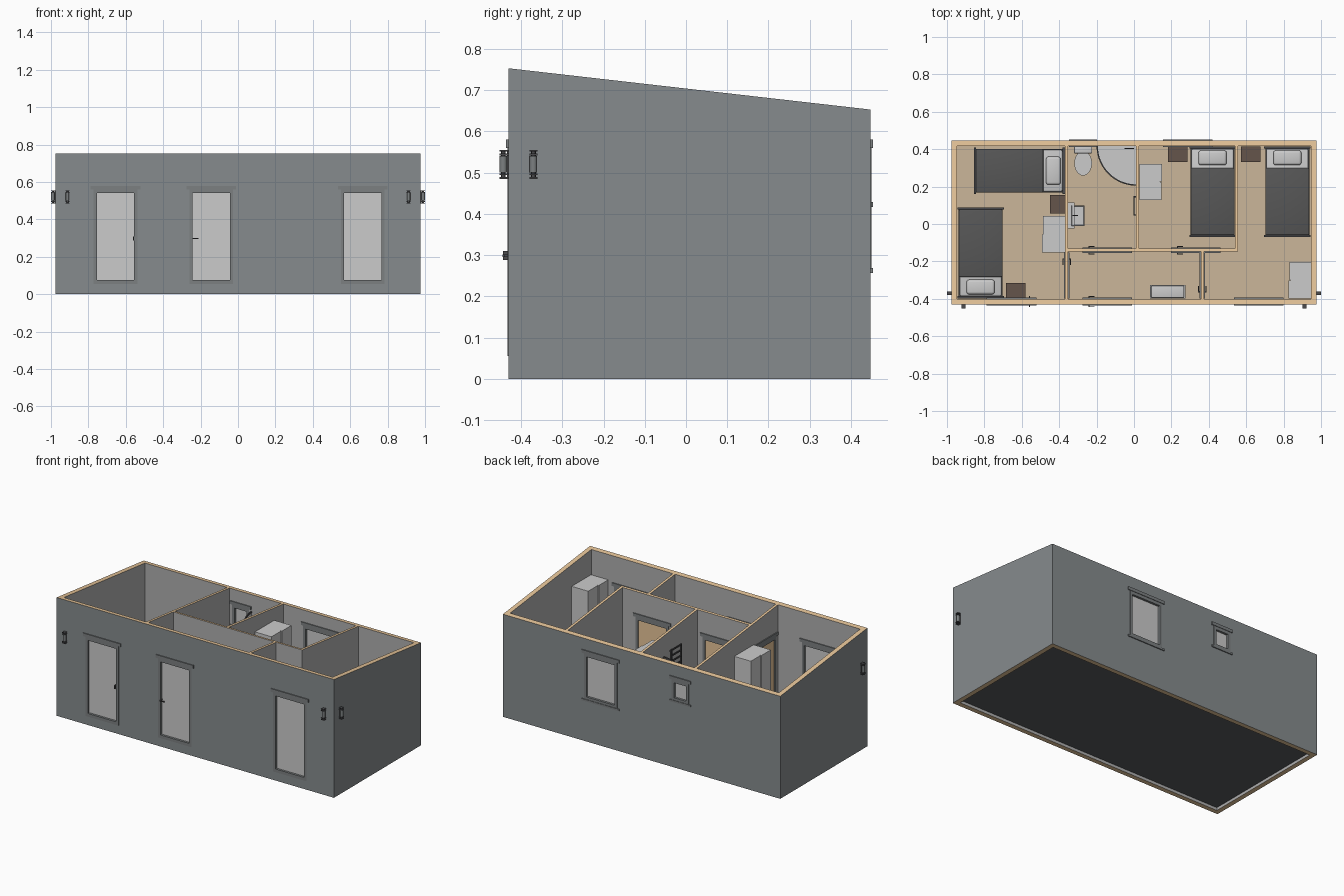
import bpy, bmesh, math
from mathutils import Matrix, Vector

if "Cube" in bpy.data.objects:
    bpy.data.objects.remove(bpy.data.objects["Cube"])


def material(name, *rgb):
    m = bpy.data.materials.new(name)
    m.diffuse_color = (*rgb, 1)
    m.use_nodes = True
    m.node_tree.nodes["Principled BSDF"].inputs["Base Color"].default_value = m.diffuse_color
    return m


CLAD = material("cladding", .24, .26, .27)
WOOD = material("timber", .8, .56, .32)
PAINT = material("paint", .43, .43, .43)
FLOOR = material("floor", .60, .47, .32)
DARK = material("dark_trim", .07, .07, .075)
FRAME = material("frame_grey", .2, .215, .22)
CLOTH = material("blanket", .095, .095, .095)
BROWN = material("walnut", .13, .09, .07)
UNDER = material("underside", .1, .105, .11)

X, YF, YB, T = .977, -.43, .447, .03      # outer shell
F = .055                                  # floor level
I = Matrix.Identity(4)


def roof(y):
    return .753 - .1 * (y - YF) / (YB - YF)


def finish(name, bm, mats=(), M=I, smooth=False):
    bmesh.ops.recalc_face_normals(bm, faces=bm.faces)
    bm.transform(M)
    me = bpy.data.meshes.new(name)
    bm.to_mesh(me)
    bm.free()
    ob = bpy.data.objects.new(name, me)
    bpy.context.collection.objects.link(ob)
    for m in mats:
        me.materials.append(m)
    if smooth:
        bpy.context.view_layer.objects.active = ob
        ob.select_set(True)
        bpy.ops.object.shade_smooth_by_angle(angle=math.radians(40))
        ob.select_set(False)
    return ob


def boxes(name, spans, mat=None, M=I, bevel=0):
    """Boxes given as (x0, x1, y0, y1, z0, z1), joined in one object."""
    bm = bmesh.new()
    for x0, x1, y0, y1, z0, z1 in spans:
        S = Matrix.Diagonal((x1 - x0, y1 - y0, z1 - z0, 1))
        C = Matrix.Translation(((x0 + x1) / 2, (y0 + y1) / 2, (z0 + z1) / 2))
        bmesh.ops.create_cube(bm, size=1, matrix=C @ S)
    if bevel:
        bmesh.ops.bevel(bm, geom=bm.edges[:], offset=bevel, segments=3, profile=.5, affect='EDGES')
    return finish(name, bm, [mat] if mat else [], M, bevel > 0)


def prism(name, pts, z0, z1, mat=None, M=I, smooth=False):
    bm = bmesh.new()
    f = bm.faces.new([bm.verts.new((x, y, z0)) for x, y in pts])
    r = bmesh.ops.extrude_face_region(bm, geom=[f])
    bmesh.ops.translate(bm, verts=[v for v in r['geom'] if isinstance(v, bmesh.types.BMVert)], vec=(0, 0, z1 - z0))
    return finish(name, bm, [mat] if mat else [], M, smooth)


def arc(cx, cy, rx, ry, a0, a1, n):
    return [(cx + rx * math.cos(math.radians(a0 + (a1 - a0) * i / n)),
             cy + ry * math.sin(math.radians(a0 + (a1 - a0) * i / n))) for i in range(n + 1)]


def place(x, y, z=0, deg=0):
    return Matrix.Translation((x, y, z)) @ Matrix.Rotation(math.radians(deg), 4, 'Z')


# Outer shell: a ring with a sloping top
bm = bmesh.new()
rings = []
for d in (0, T):
    c = [(-X + d, YF + d), (X - d, YF + d), (X - d, YB - d), (-X + d, YB - d)]
    rings += [[bm.verts.new((x, y, 0)) for x, y in c], [bm.verts.new((x, y, roof(y))) for x, y in c]]
for a, b, mi in ((0, 1, 0), (2, 3, 1), (1, 3, 2), (0, 2, 2)):
    for i in range(4):
        j = (i + 1) % 4
        bm.faces.new((rings[a][i], rings[a][j], rings[b][j], rings[b][i])).material_index = mi
walls = {'outer': finish("outer_walls", bm, [CLAD, PAINT, WOOD])}
cuts = {}


# Partitions follow the roof slope
def partition(key, x0, x1, y0, y1):
    bm = bmesh.new()
    bmesh.ops.create_cube(bm, size=1)
    for v in bm.verts:
        v.co.x = x1 if v.co.x > 0 else x0
        v.co.y = y1 if v.co.y > 0 else y0
        v.co.z = roof(v.co.y) if v.co.z > 0 else F
    bm.normal_update()
    for f in bm.faces:
        f.material_index = 1 if f.normal.z > .5 else 0
    walls[key] = finish("partition_" + key, bm, [PAINT, WOOD])


W = .016
partition('left', -.368, -.352, YF + T, YB - T)
partition('long', -.352, .556, -.148, -.132)
partition('bath', .012, .028, -.132, YB - T)
partition('bed', .54, .556, -.132, YB - T)
partition('hall', .357, .373, YF + T, -.148)


# Doors and windows: frame, head board, leaf and handle, cut into their wall
def opening(name, key, M, t, w, z0, z1, leaf=None, handle=0, lever=True, sill=False):
    h, o, v = w / 2, w / 2 + .0175, t / 2 + .003
    ob = boxes("cutter", [(-o, o, -.05, .05, z0 - .001, z1 - .02)], None, M)
    cuts.setdefault(key, []).append(ob)
    boxes(name + "_frame", [(-o, -h, -v, v, z0, z1 - .02), (h, o, -v, v, z0, z1 - .02),
                            (-h, h, -v, v, z0, z0 + .02), (-h, h, -v, v, z1 - .04, z1 - .02)], FRAME, M)
    heads = [(-o - .015, o + .015, s - .003, s + .003, z1 - .02, z1) for s in (-t / 2 - .003, t / 2 + .003)]
    if sill:
        heads += [(a, b, c, d, z0 - .008, z0 + .004) for a, b, c, d, _, _ in heads]
    boxes(name + "_head_trim", heads, FRAME, M)
    boxes(name + "_leaf", [(-h, h, -.004, .004, z0 + .02, z1 - .04)], leaf, M)
    if handle:
        u = handle * (h - .003)
        parts = []
        for s in (-1, 1):
            a, b = sorted((s * .003, s * (t / 2 + .014)))
            parts.append((u - .003, u + .003, a, b, .295 if lever else .288, .301 if lever else .31))
            if lever:
                c, d = sorted((s * (t / 2 + .010), s * (t / 2 + .015)))
                e, g = sorted((u, u - handle * .03))
                parts.append((e, g, c, d, .295, .301))
        boxes(name + "_handle", parts, DARK, M)


ym, yb = YF + T / 2, YB - T / 2
opening("glass_door_left", 'outer', place(-.655, ym), T, .2, F, .58, None, 1, False)
opening("entrance_door", 'outer', place(-.143, ym), T, .2, F, .58, None, -1)
opening("glass_door_right", 'outer', place(.667, ym), T, .2, F, .58)
opening("bedroom_window", 'outer', place(.287, yb), T, .2, .265, .58, sill=True)
opening("bathroom_window", 'outer', place(-.273, yb), T, .085, .425, .58, sill=True)
opening("left_room_door", 'left', place(-.36, -.275, 0, 90), W, .18, F, .58, WOOD, 1)
opening("right_room_door", 'hall', place(.365, -.275, 0, 90), W, .18, F, .58, WOOD, -1)
opening("bathroom_door", 'long', place(-.143, -.14), W, .2, F, .58, WOOD, -1)
opening("bedroom_door", 'long', place(.33, -.14), W, .2, F, .58, WOOD, -1)

for key, cutters in cuts.items():
    ob = walls[key]
    for c in cutters:
        m = ob.modifiers.new("cut", 'BOOLEAN')
        m.operation, m.solver, m.object = 'DIFFERENCE', 'EXACT', c
    bpy.context.view_layer.update()
    ob.data = bpy.data.meshes.new_from_object(ob.evaluated_get(bpy.context.evaluated_depsgraph_get()))
    ob.modifiers.clear()
    for c in cutters:
        bpy.data.objects.remove(c)

# Floor, with the dark underside set back inside the rim
ix, iy0, iy1 = X - T, YF + T, YB - T
boxes("floor", [(-ix, ix, iy0, iy1, .03, F)], FLOOR)
boxes("floor_underside", [(-ix, ix, iy0, iy1, .018, .03)], UNDER)


# Wall lamps: tube between end plates on a back plate, facing local -y
def lamp(M):
    boxes("lamp_bracket", [(-.006, .006, -.004, 0, -.035, .035)] +
          [(-.01, .01, -.022, 0, z - .002, z + .002) for z in (-.033, -.024, .024, .033)], DARK, M)
    prism("lamp_tube", arc(0, -.013, .009, .009, 0, 345, 23), -.02, .02, FRAME, M, True)
    prism("lamp_core", arc(0, -.013, .005, .005, 0, 337.5, 15), -.033, .033, DARK, M, True)


for s in (-1, 1):
    lamp(place(s * .912, YF, .52))
    lamp(place(s * X, -.37, .52, s * 90))


# Beds: head at local y = 0, foot at y = -.485
def bed(M):
    boxes("bed_frame", [(-.117, .117, -.475, -.01, .03, .065)] +
          [(x - .008, x + .008, y - .008, y + .008, 0, .035) for x in (-.105, .105) for y in (-.46, -.03)], DARK, M)
    boxes("bed_ends", [(-.124, .124, -.012, 0, 0, .17), (-.124, .124, -.485, -.475, 0, .11)], DARK, M)
    boxes("mattress", [(-.112, .112, -.474, -.013, .065, .115)], None, M, .008)
    boxes("blanket", [(-.117, .117, -.475, -.115, .066, .122)], CLOTH, M, .006)
    boxes("pillow", [(-.075, .075, -.1, -.022, .11, .14)], None, M, .013)


for x, y, a in ((-.82, -.398, 180), (-.37, .285, -90), (.42, .415, 0), (.82, .415, 0)):
    bed(place(x, y, F, a))


# Nightstands
for x0, x1, y0, y1 in ((-.685, -.58, -.398, -.315), (-.45, -.37, .055, .155),
                       (.183, .287, .332, .415), (.573, .675, .332, .415)):
    boxes("nightstand", [(x0, x1, y0, y1, F + .02, F + .12)] +
          [(x, x + .01, y, y + .01, F, F + .02) for x in (x0, x1 - .01) for y in (y0, y1 - .01)], BROWN)

# Wardrobes: carcass with two doors, one slid in front of the other
for x, y, a in ((-.37, -.055, -90), (.03, .225, 90), (.947, -.3, -90)):
    M = place(x, y, F, a)
    boxes("wardrobe", [(-.097, .097, -.11, 0, 0, .535)], None, M)
    boxes("wardrobe_doors", [(-.097, 0, -.116, -.11, .01, .535), (.002, .097, -.121, -.11, .01, .535)], None, M)

# Hall bench
boxes("hall_bench", [(.085, .275, -.398, -.325, F + .09, F + .105), (.085, .095, -.398, -.325, F, F + .09),
                     (.265, .275, -.398, -.325, F, F + .09), (.095, .265, -.398, -.33, F + .035, F + .045)])
boxes("bench_cushion", [(.092, .268, -.395, -.33, F + .105, F + .12)], None, I, .005)

# Toilet
M = place(-.272, .415, F)
boxes("toilet_cistern", [(-.046, .046, -.035, 0, .08, .19)], None, M, .006)
boxes("toilet_lid", [(-.048, .048, -.037, 0, .19, .2)], None, M, .003)
bm = bmesh.new()
bmesh.ops.create_cone(bm, cap_ends=True, segments=32, radius1=.028, radius2=.045, depth=.095,
                      matrix=Matrix.Translation((0, -.09, .0475)) @ Matrix.Diagonal((1, 1.4, 1, 1)))
finish("toilet_bowl", bm, [], M, True)
prism("toilet_seat", arc(0, -.09, .047, .066, 0, 348.75, 31), .095, .107, None, M, True)

# Wash basin with hollow bowl, shelf, tap
boxes("basin_cabinet", [(-.352, -.318, -.025, .115, F + .03, F + .19)])
bm = bmesh.new()
bmesh.ops.create_cube(bm, size=1, matrix=Matrix.Translation((-.3, .045, F + .18)) @ Matrix.Diagonal((.07, .11, .05, 1)))
top = max(bm.faces, key=lambda f: f.calc_center_median().z)
bmesh.ops.inset_region(bm, faces=[top], thickness=.008)
bmesh.ops.translate(bm, verts=top.verts[:], vec=(0, 0, -.035))
finish("basin", bm)
boxes("basin_tap", [(-.33, -.325, .042, .048, F + .2, F + .235), (-.33, -.3, .042, .048, F + .23, F + .236)], DARK)
boxes("basin_pedestal", [(-.33, -.285, .02, .07, F, F + .155)])

# Corner shower: quarter-round tray, curved screen with dark rails, riser and head
cx, cy, R = .012, .417, .212
prism("shower_tray", [(cx, cy)] + arc(cx, cy, R, R, 180, 270, 20), F, F + .03, None, I, True)
for name, d, z0, z1, m in (("shower_screen", .003, F + .04, .54, None),
                           ("shower_rail", .007, F + .03, F + .04, DARK),
                           ("shower_rail", .007, .54, .55, DARK)):
    prism(name, arc(cx, cy, R, R, 180, 270, 20) + arc(cx, cy, R - d, R - d, 270, 180, 20), z0, z1, m, I, True)
boxes("shower_riser", [(-.006, -.001, .402, .407, F + .2, .52), (-.05, -.001, .402, .407, .515, .52)], DARK)

# Towel rail on the bathroom partition
boxes("towel_rail", [(-.004, .004, y, y + .007, .34, .575) for y in (.045, .143)] +
      [(-.003, .003, .045, .15, .355 + .035 * i, .363 + .035 * i) for i in range(7)] +
      [(0, .012, y, y + .006, z, z + .006) for y in (.045, .143) for z in (.36, .56)], DARK)
